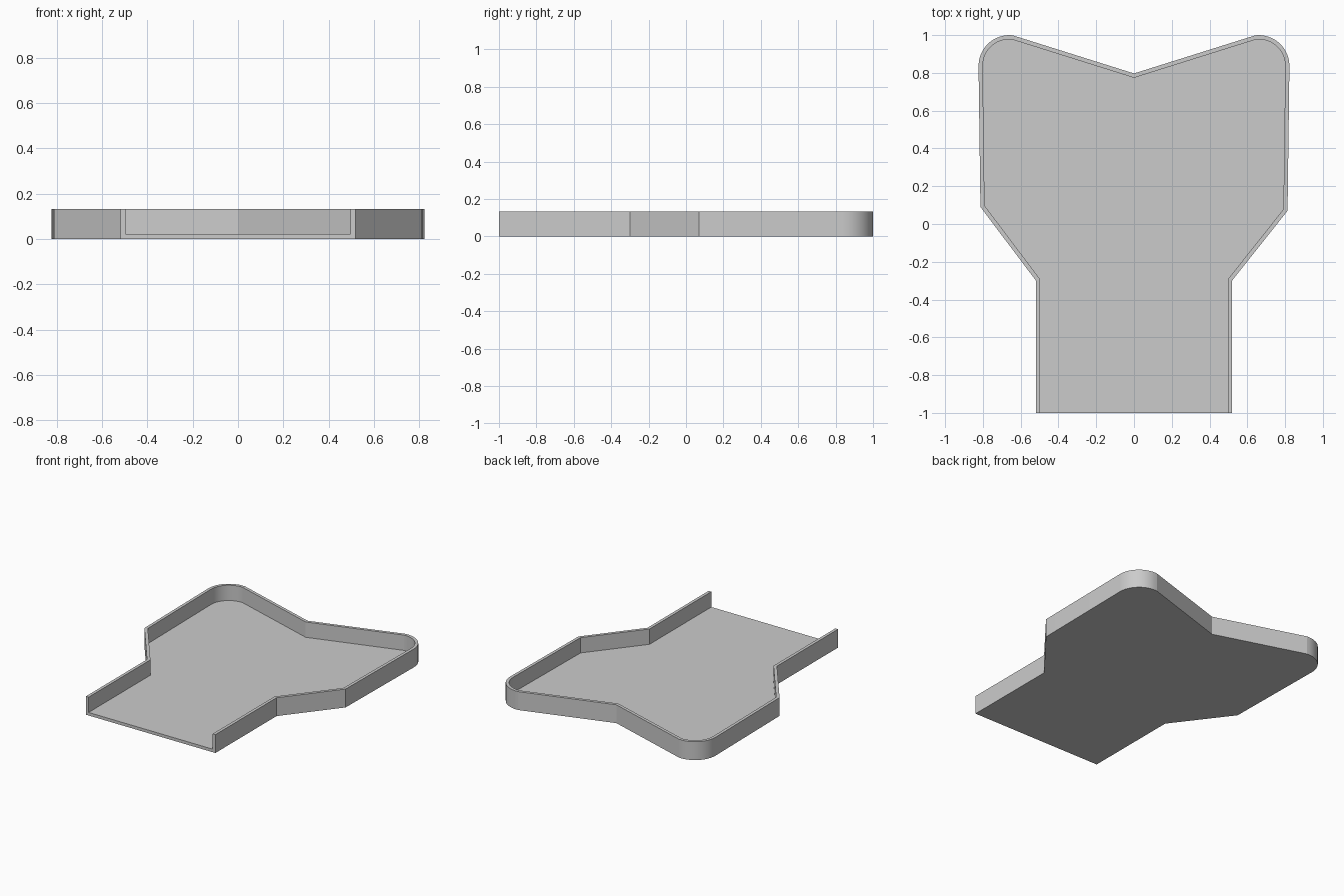
import bpy, bmesh, math
from mathutils import Vector

if "Cube" in bpy.data.objects:
    bpy.data.objects.remove(bpy.data.objects["Cube"])

FLOOR_Z, TOP_Z, WALL = 0.022, 0.133, 0.022


def side(s, hip):
    """Outline of one half, from the open front end up to the rounded shoulder."""
    pts = [(0.519, -1.0), (0.519, -0.30), hip]
    for i in range(13):
        a = math.radians(96 * i / 12)
        pts.append((0.66 + 0.163 * math.cos(a), 0.837 + 0.163 * math.sin(a)))
    return [Vector((s * x, y)) for x, y in pts]


# The two hip corners differ slightly
outer = side(1, (0.813, 0.07)) + [Vector((0, 0.797))] + side(-1, (0.813, 0.09))[::-1]


def inset(pts, d):
    """Mitred inward offset of an open counter-clockwise path."""
    result = []
    for i, p in enumerate(pts):
        dirs = []
        if i > 0:
            dirs.append((p - pts[i - 1]).normalized())
        if i < len(pts) - 1:
            dirs.append((pts[i + 1] - p).normalized())
        normals = [Vector((-t.y, t.x)) for t in dirs]
        m = sum(normals, Vector((0, 0))).normalized()
        result.append(p + m * (d / m.dot(normals[0])))
    return result


def extrude_outline(name, pts, z0, z1):
    bm = bmesh.new()
    face = bm.faces.new([bm.verts.new((p.x, p.y, z0)) for p in pts])
    geom = bmesh.ops.extrude_face_region(bm, geom=[face])["geom"]
    top = [v for v in geom if isinstance(v, bmesh.types.BMVert)]
    bmesh.ops.translate(bm, verts=top, vec=(0, 0, z1 - z0))
    bmesh.ops.triangulate(bm, faces=[f for f in bm.faces if len(f.verts) > 4])
    bmesh.ops.recalc_face_normals(bm, faces=bm.faces)
    mesh = bpy.data.meshes.new(name)
    bm.to_mesh(mesh)
    bm.free()
    obj = bpy.data.objects.new(name, mesh)
    bpy.context.collection.objects.link(obj)
    bpy.ops.object.select_all(action='DESELECT')
    obj.select_set(True)
    bpy.context.view_layer.objects.active = obj
    bpy.ops.object.shade_smooth_by_angle(angle=math.radians(15))
    return obj


# Flat base plate
extrude_outline("floor", outer, 0, FLOOR_Z)
# Thin rim wall, open at the front
extrude_outline("rim_wall", outer + inset(outer, WALL)[::-1], FLOOR_Z, TOP_Z)
